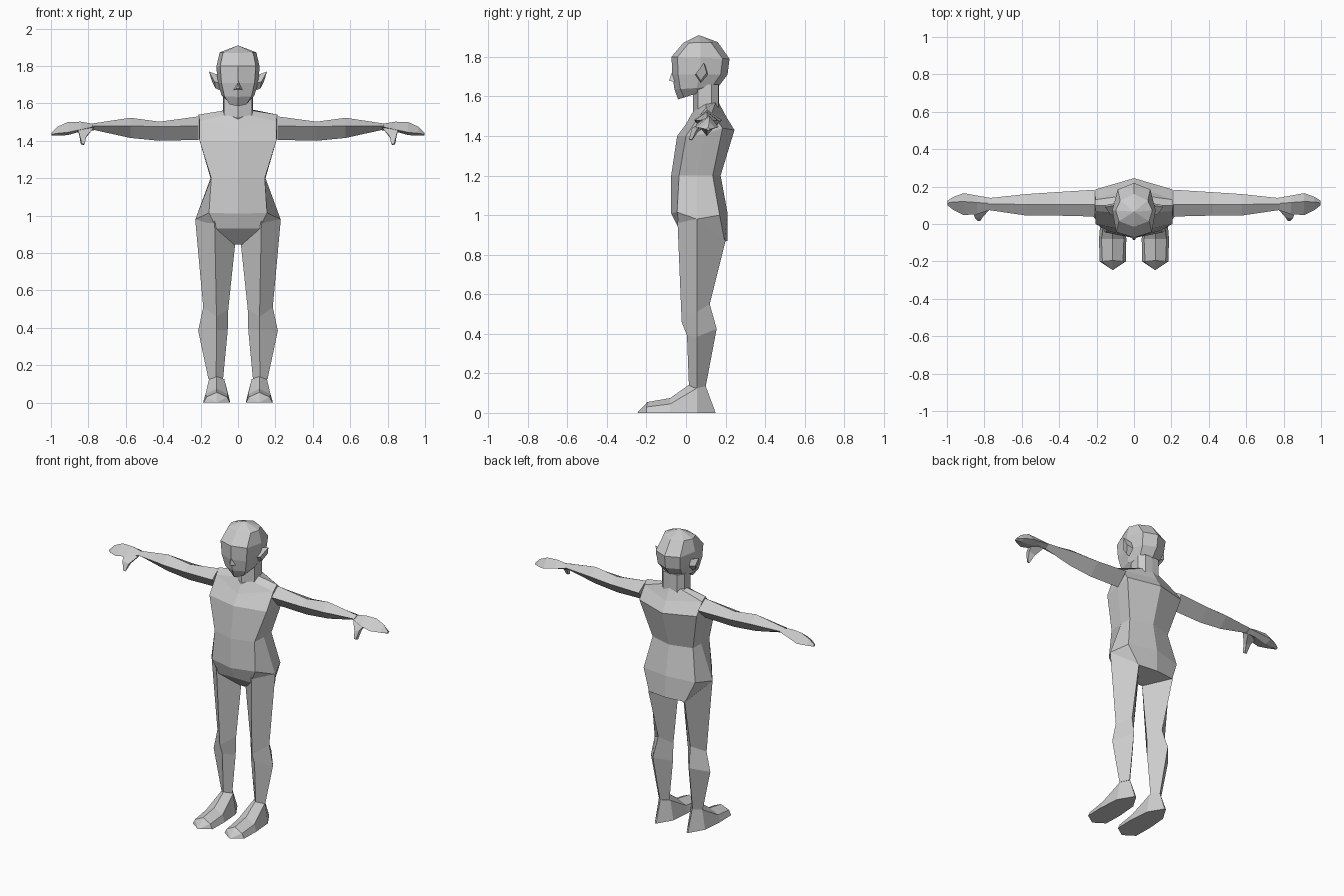
import bpy, bmesh


def loft(name, rings, mirror=False):
    """Skin a list of equal-length point rings into a closed flat-shaded mesh."""
    bm = bmesh.new()
    rows = [[bm.verts.new(p) for p in ring] for ring in rings]
    n = len(rows[0])
    for a, b in zip(rows, rows[1:]):
        for i in range(n):
            j = (i + 1) % n
            bm.faces.new((a[i], a[j], b[j], b[i]))
    bm.faces.new(rows[0])
    bm.faces.new(rows[-1])
    bmesh.ops.remove_doubles(bm, verts=bm.verts, dist=0.0005)
    bmesh.ops.recalc_face_normals(bm, faces=bm.faces)
    mesh = bpy.data.meshes.new(name)
    bm.to_mesh(mesh)
    bm.free()
    ob = bpy.data.objects.new(name, mesh)
    bpy.context.collection.objects.link(ob)
    if mirror:
        ob.modifiers.new("Mirror", 'MIRROR')
    return ob


def full(half):
    """Complete a half ring (front middle ... back middle) across x = 0."""
    return half + [(-x, y, z) for x, y, z in half[-2:0:-1]]


def diamond_x(x, zt, zb, yf, yb, zm, ym):
    """Four-sided section across an arm that runs along x."""
    return [(x, ym, zt), (x, yf, zm), (x, ym, zb), (x, yb, zm)]


# Torso: pelvis up to the neck base
loft("torso", [full(r) for r in [
    [(0, .05, .845), (.03, .05, .845), (.035, .06, .845), (.03, .07, .845), (0, .07, .845)],
    [(0, -.035, .93), (.115, -.035, .93), (.195, .055, .91), (.13, .195, .87), (0, .21, .87)],
    [(0, -.075, 1.01), (.155, -.045, 1.015), (.228, .055, .98), (.185, .17, 1.0), (0, .21, 1.01)],
    [(0, -.075, 1.2), (.143, -.035, 1.2), (.147, .055, 1.2), (.145, .135, 1.2), (0, .175, 1.2)],
    [(0, -.045, 1.4), (.205, 0, 1.4), (.208, .1, 1.41), (.205, .185, 1.44), (0, .245, 1.43)],
    [(0, 0, 1.46), (.205, .07, 1.505), (.21, .1, 1.54), (.207, .13, 1.515), (0, .205, 1.495)],
    [(0, .03, 1.515), (.05, .055, 1.54), (.085, .1, 1.56), (.06, .15, 1.57), (0, .165, 1.57)],
]])

# Neck
loft("neck", [full([(0, .035, z0), (.075, .06, z1), (.08, .13, z1), (.05, .165, z1), (0, .168, z1)])
              for z0, z1 in [(1.5, 1.53), (1.63, 1.66)]])


def head_ring(zf, zb, f, b, w):
    pts = [(0, f, 0), (w * .82, f + .03, 0), (w, f + (b - f) * .5, 0), (w * .75, b - .035, 0), (0, b, 0)]
    return full([(x, y, zf + (zb - zf) * (y - f) / (b - f)) for x, y, z in pts])


# Head: chin to crown
loft("head", [
    head_ring(1.585, 1.645, -.04, .15, .055),
    head_ring(1.635, 1.65, -.058, .165, .088),
    head_ring(1.71, 1.71, -.07, .21, .108),
    head_ring(1.80, 1.79, -.073, .22, .116),
    head_ring(1.87, 1.875, -.015, .16, .098),
    [(0, .065, 1.91)] * 8,
])

# Nose and ears
loft("nose", [
    [(-.03, -.045, 1.67), (.03, -.045, 1.67), (0, -.04, 1.74)],
    [(-.005, -.086, 1.68), (.005, -.086, 1.68), (0, -.07, 1.725)],
])
loft("ear", [
    [(.1, .045, 1.71), (.1, .075, 1.67), (.1, .11, 1.71), (.1, .1, 1.75)],
    [(.125, .05, 1.715), (.12, .075, 1.68), (.14, .105, 1.72), (.155, .09, 1.77)],
], True)

# Arms: shoulder, mid upper arm, elbow, forearm, wrist
loft("arm", [
    diamond_x(.212, 1.53, 1.405, .04, .183, 1.48, .105),
    diamond_x(.42, 1.502, 1.4, .045, .17, 1.475, .105),
    diamond_x(.575, 1.523, 1.415, .045, .16, 1.48, .105),
    diamond_x(.78, 1.492, 1.46, .075, .138, 1.478, .107),
], True)

# Hands and thumbs
loft("hand", [
    diamond_x(.77, 1.49, 1.455, .075, .14, 1.475, .11),
    diamond_x(.84, 1.502, 1.45, .052, .152, 1.46, .115),
    diamond_x(.91, 1.5, 1.43, .048, .165, 1.445, .12),
    diamond_x(.965, 1.475, 1.428, .075, .145, 1.44, .118),
    diamond_x(.998, 1.442, 1.428, .1, .125, 1.435, .112),
], True)
loft("thumb", [
    [(.77, .08, 1.47), (.78, .115, 1.46), (.86, .09, 1.455), (.86, .06, 1.46)],
    [(.81, .035, 1.425), (.81, .06, 1.42), (.85, .055, 1.435), (.85, .03, 1.44)],
    [(.82, .018, 1.38), (.825, .03, 1.378), (.84, .03, 1.38), (.835, .016, 1.385)],
], True)

# Legs: front, outer, back and inner edge at hip, knee, calf and ankle
loft("leg", [
    [(.125, -.043, .97), (.229, .055, .98), (.13, .2, .87), (.015, .055, .85)],
    [(.115, -.022, .46), (.186, .055, .51), (.115, .12, .55), (.052, .055, .5)],
    [(.115, .005, .39), (.213, .055, .385), (.13, .155, .425), (.055, .055, .385)],
    [(.117, .015, .13), (.158, .055, .125), (.117, .1, .135), (.08, .055, .125)],
], True)


def foot_ring(y, top_y, top_z, half, side_z, base):
    c = .114
    return [(c, top_y, top_z), (c + half, y, side_z), (c + base, y, 0), (c, y, 0),
            (c - base, y, 0), (c - half, y, side_z)]


# Feet: toe tip to heel
loft("foot", [
    [(.114, -.247, 0)] * 6,
    foot_ring(-.2, -.195, .055, .055, .03, .07),
    foot_ring(-.08, -.08, .075, .06, .045, .073),
    foot_ring(.055, .012, .14, .041, .125, .062),
    [(.114, .1, .135)] * 2 + [(.119, .15, 0), (.114, .15, 0), (.109, .15, 0), (.114, .1, .135)],
], True)
